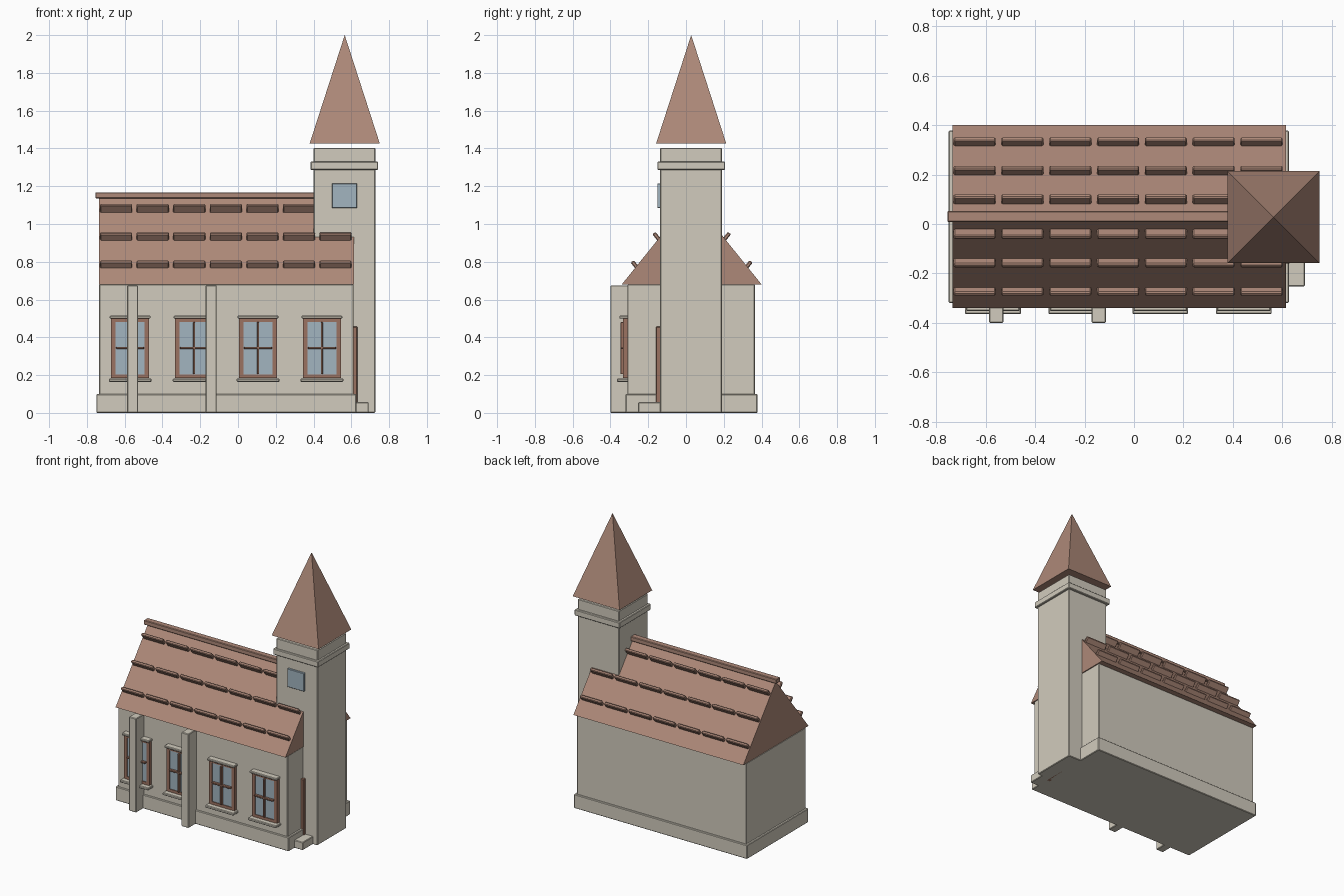
import bpy, bmesh, math
from mathutils import Matrix, Vector

cube = bpy.data.objects.get("Cube")
if cube:
    bpy.data.objects.remove(cube, do_unlink=True)


def material(name, rgb):
    m = bpy.data.materials.new(name)
    m.use_nodes = True
    m.diffuse_color = (*rgb, 1)
    m.node_tree.nodes["Principled BSDF"].inputs["Base Color"].default_value = (*rgb, 1)
    return m


STONE = material("pale stone", (0.64, 0.60, 0.51))
ROOF = material("clay roof", (0.42, 0.25, 0.19))
WOOD = material("brown wood", (0.33, 0.17, 0.12))
GLASS = material("blue glass", (0.36, 0.46, 0.53))


def finish(name, bm, mat, bevel=0.0):
    bmesh.ops.recalc_face_normals(bm, faces=bm.faces)
    mesh = bpy.data.meshes.new(name)
    bm.to_mesh(mesh)
    bm.free()
    mesh.materials.append(mat)
    ob = bpy.data.objects.new(name, mesh)
    bpy.context.collection.objects.link(ob)
    if bevel:
        mod = ob.modifiers.new("soft edges", "BEVEL")
        mod.width = bevel
        mod.segments = 1
    return ob


def add_box(bm, center, size, rotation=Matrix()):
    bmesh.ops.create_cube(bm, size=1, matrix=Matrix.Translation(center)
                          @ rotation @ Matrix.Diagonal((*size, 1)))


def box(name, x, y, z, mat, bevel=0.004):
    spans = (x, y, z)
    bm = bmesh.new()
    add_box(bm, [(a + b) / 2 for a, b in spans], [b - a for a, b in spans])
    return finish(name, bm, mat, bevel)


MID_Y = 0.03          # ridge line
EAVE_Z, RIDGE_Z, HALF = 0.68, 1.14, 0.37
WALL_Y = -0.31

# Hall
box("plinth", (-0.75, 0.627), (-0.32, 0.378), (0, 0.10), STONE)
box("hall_walls", (-0.735, 0.612), (WALL_Y, 0.365), (0.05, EAVE_Z), STONE)

# Solid gabled roof
bm = bmesh.new()
profile = [(MID_Y - HALF, EAVE_Z), (MID_Y + HALF, EAVE_Z), (MID_Y, RIDGE_Z)]
end = bm.faces.new([bm.verts.new((-0.735, y, z)) for y, z in profile])
ext = bmesh.ops.extrude_face_region(bm, geom=[end], use_keep_orig=True)
bmesh.ops.translate(bm, vec=(1.35, 0, 0),
                    verts=[v for v in ext["geom"] if isinstance(v, bmesh.types.BMVert)])
finish("hall_roof", bm, ROOF)
box("ridge_cap", (-0.755, 0.60), (0.008, 0.053), (1.135, 1.168), ROOF)

# Upstanding tile rows on both slopes
slope = math.atan2(RIDGE_Z - EAVE_Z, HALF)
for side, label in ((-1, "front"), (1, "back")):
    for row in range(3):
        bm = bmesh.new()
        out = Vector((0, side * math.cos(slope), math.sin(slope)))
        tip = Vector((0, MID_Y + side * (0.315 - 0.115 * row), 0.802 + 0.15 * row))
        for i in range(7):
            center = tip - out * 0.04 + Vector((-0.645 + 0.1935 * i, 0, 0))
            add_box(bm, center, (0.17, 0.08, 0.021),
                    Matrix.Rotation(side * slope, 4, "X"))
        finish(f"{label}_tile_row_{row + 1}", bm, ROOF, 0.005)

# Front windows
for i in range(4):
    cx = -0.571 + 0.3385 * i
    n = f"window_{i + 1}_"

    def span(half, c=cx):
        return (c - half, c + half)

    # Frame rails and stiles around the pane
    bm = bmesh.new()
    for s in (-1, 1):
        add_box(bm, (cx + s * 0.089, -0.321, 0.343), (0.024, 0.026, 0.315))
        add_box(bm, (cx, -0.321, 0.343 + s * 0.149), (0.178, 0.026, 0.02))
    finish(n + "frame", bm, WOOD)
    box(n + "pane", span(0.078), (-0.329, -0.305), (0.20, 0.486), GLASS, 0)
    box(n + "upright_bar", span(0.006), (-0.347, -0.325), (0.205, 0.48), WOOD, 0.002)
    box(n + "cross_bar", span(0.074), (-0.347, -0.325), (0.338, 0.35), WOOD, 0.002)
    box(n + "sill", span(0.113), (-0.365, -0.30), (0.164, 0.182), STONE)
    box(n + "lintel", span(0.108), (-0.353, -0.30), (0.499, 0.515), STONE)

# Front buttresses
for name, x in (("left", -0.142), ("right", -0.558)):
    box(name + "_buttress", (x - 0.029, x + 0.029), (-0.40, -0.30), (0, 0.675), STONE)

# End door and step, partly behind the tower
box("door", (0.60, 0.632), (-0.16, 0.0), (0, 0.457), WOOD)
box("door_step", (0.60, 0.692), (-0.253, 0.0), (0, 0.057), STONE)

# Tower
box("tower", (0.40, 0.727), (-0.137, 0.19), (0, 1.403), STONE)
box("tower_band", (0.384, 0.742), (-0.152, 0.207), (1.287, 1.33), STONE)
box("tower_window", (0.497, 0.63), (-0.152, -0.13), (1.085, 1.215), GLASS, 0.002)

# Spire
bm = bmesh.new()
bmesh.ops.create_cone(bm, cap_ends=True, segments=4, radius1=0.186 * math.sqrt(2),
                      radius2=0, depth=0.575,
                      matrix=Matrix.Translation((0.565, 0.0275, 1.7125))
                      @ Matrix.Rotation(math.pi / 4, 4, "Z"))
bmesh.ops.remove_doubles(bm, verts=bm.verts, dist=0.0001)
finish("spire", bm, ROOF)
